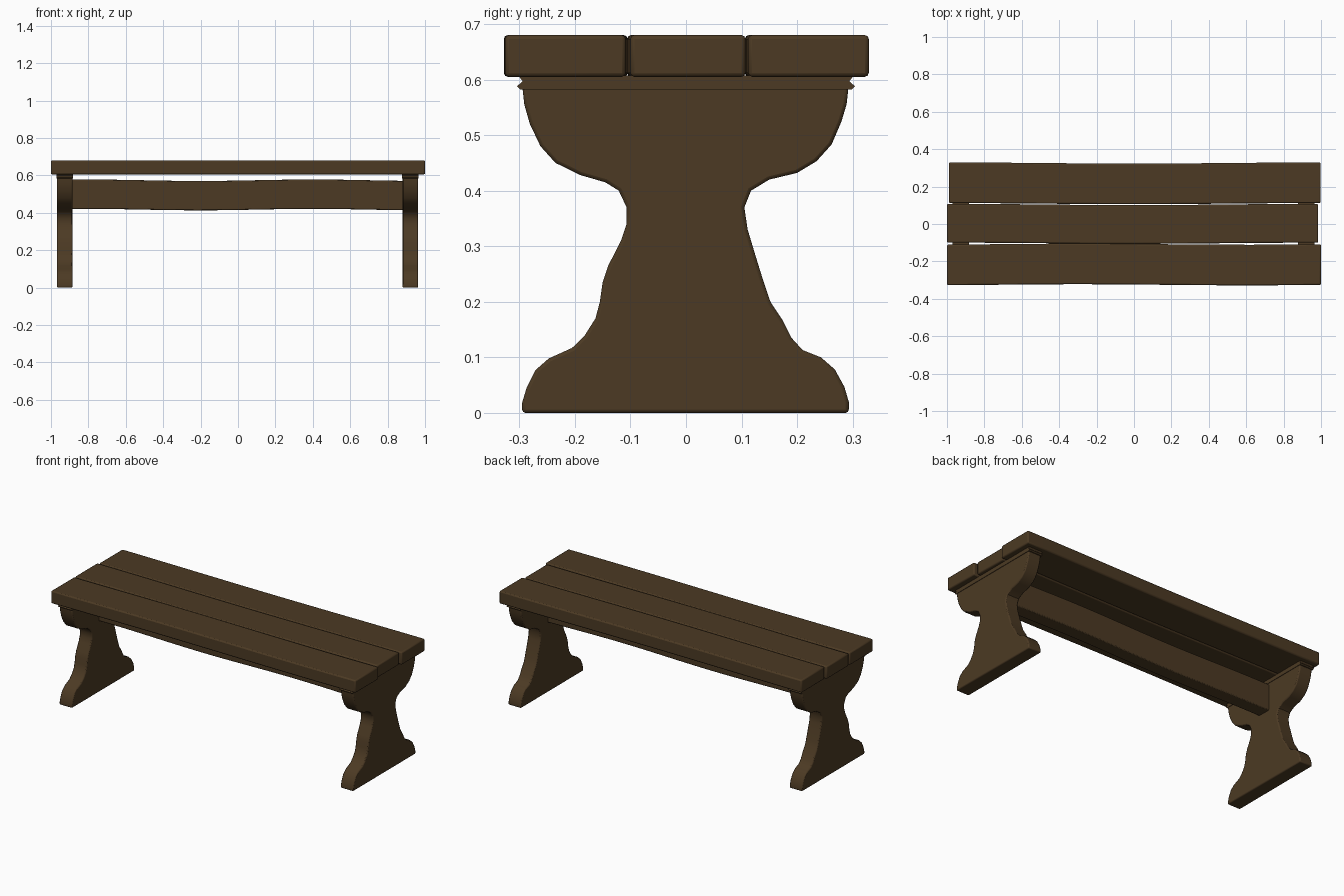
import bpy, bmesh, math

if "Cube" in bpy.data.objects:
    bpy.data.objects.remove(bpy.data.objects["Cube"])

wood = bpy.data.materials.new("dark brown wood")
wood.diffuse_color = (0.072, 0.042, 0.017, 1)
wood.use_nodes = True
wood.node_tree.nodes["Principled BSDF"].inputs["Base Color"].default_value = wood.diffuse_color


def finish(name, bm, bevel=0.0):
    bmesh.ops.recalc_face_normals(bm, faces=bm.faces)
    me = bpy.data.meshes.new(name)
    bm.to_mesh(me)
    bm.free()
    ob = bpy.data.objects.new(name, me)
    bpy.context.collection.objects.link(ob)
    me.materials.append(wood)
    if bevel:
        m = ob.modifiers.new("worn edges", 'BEVEL')
        m.width = bevel
        m.segments = 2
        m.limit_method = 'ANGLE'
        m.angle_limit = math.radians(50)
    bpy.context.view_layer.objects.active = ob
    ob.select_set(True)
    bpy.ops.object.shade_smooth_by_angle(angle=math.radians(35))
    ob.select_set(False)
    return ob


def extrude_x(name, outline, xs, bevel=0.0, offset=lambda x: (0, 0)):
    """Loft a y-z outline through the x stations, shifting each by offset(x)."""
    bm = bmesh.new()
    rings = []
    for x in xs:
        dy, dz = offset(x)
        rings.append([bm.verts.new((x, y + dy, z + dz)) for y, z in outline])
    n = len(outline)
    for a, b in zip(rings, rings[1:]):
        for i in range(n):
            j = (i + 1) % n
            bm.faces.new((a[i], a[j], b[j], b[i]))
    bm.faces.new(rings[0])
    bm.faces.new(rings[-1])
    return finish(name, bm, bevel)


def rect(y0, y1, z0, z1):
    return [(y0, z0), (y1, z0), (y1, z1), (y0, z1)]


def stations(x0, x1, n=16):
    return [x0 + (x1 - x0) * i / n for i in range(n + 1)]


# seat planks, gently wavy along their length
planks = [
    ("front_plank", -0.325, -0.108, -1.0, 1.0, lambda x: (0.003 * math.sin(3.5 * x + 2.6), 0)),
    ("middle_plank", -0.103, 0.104, -1.0, 0.985, lambda x: (-0.003 * math.cos(3.5 * x), 0)),
    ("back_plank", 0.109, 0.326, -0.99, 0.998, lambda x: (-0.003 * math.cos(3.2 * x), 0)),
]
for name, y0, y1, x0, x1, wave in planks:
    extrude_x(name, rect(y0, y1, 0.605, 0.68), stations(x0, x1), 0.007, wave)

# long stretcher board between the legs
extrude_x("stretcher", rect(-0.04, 0.04, 0.417, 0.574), stations(-0.89, 0.89), 0.005,
          lambda x: (0, 0.004 * math.sin(5.2 * x - 0.5)))

# hand-cut leg silhouette, both sides from the foot upward
left = [(-.295, 0), (-.295, .018), (-.287, .045), (-.271, .077), (-.247, .098), (-.205, .117),
        (-.182, .14), (-.163, .17), (-.155, .2), (-.15, .235), (-.14, .265), (-.117, .31),
        (-.107, .34), (-.107, .37), (-.121, .4), (-.145, .415), (-.19, .428), (-.235, .45),
        (-.262, .48), (-.281, .52), (-.291, .555), (-.295, .59)]
right = [(.293, 0), (.293, .02), (.285, .047), (.268, .078), (.243, .1), (.21, .113),
         (.19, .135), (.175, .165), (.152, .2), (.14, .235), (.126, .28), (.111, .33),
         (.105, .37), (.117, .4), (.15, .42), (.2, .432), (.235, .453), (.262, .483),
         (.28, .525), (.289, .555), (.293, .59)]
# moulded strip under the seat
cap = [(-.298, .582), (.298, .582), (.304, .588), (.294, .597), (.302, .607),
       (-.302, .607), (-.294, .597), (-.304, .588)]

for side, x0, x1 in (("left", -0.968, -0.885), ("right", 0.88, 0.963)):
    leg = extrude_x(side + "_leg", left + right[::-1], [x0, x1], 0.006)
    extrude_x(side + "_leg_cap", cap, [x0 - 0.003, x1 + 0.003])
